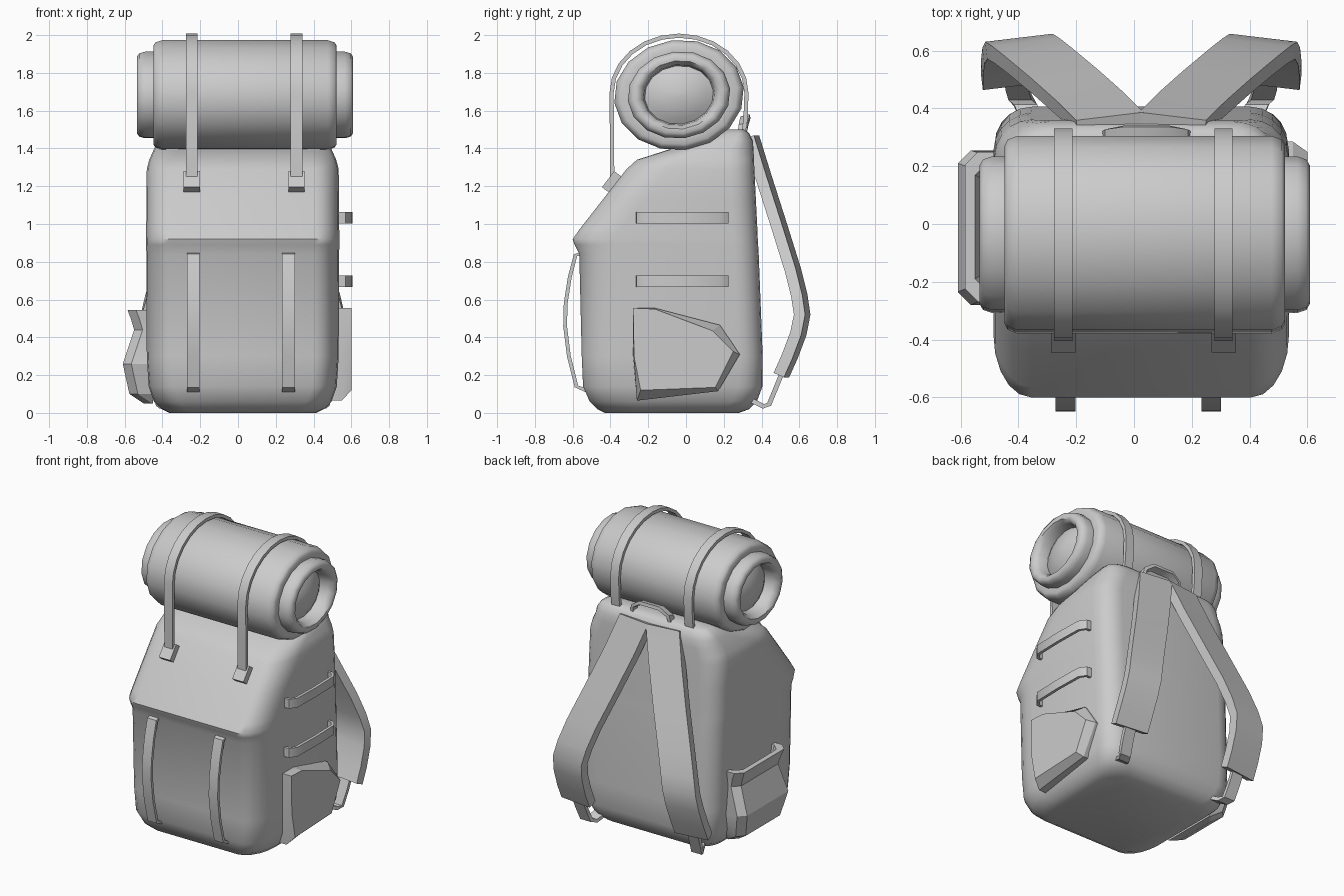
import bpy, bmesh
from math import sin, cos, pi, radians
from mathutils import Vector

cube = bpy.data.objects.get("Cube")
if cube:
    bpy.data.objects.remove(cube, do_unlink=True)

grey = bpy.data.materials.new("canvas_grey")
grey.use_nodes = True
colour = (0.6, 0.6, 0.6, 1)
grey.diffuse_color = colour
grey.node_tree.nodes["Principled BSDF"].inputs["Base Color"].default_value = colour

MID = 0.025  # centre plane of the pack


def finish(name, bm, angle=35):
    """Turn a bmesh into an object, smooth except at sharp edges."""
    bmesh.ops.recalc_face_normals(bm, faces=bm.faces)
    for f in bm.faces:
        f.smooth = True
    for e in bm.edges:
        if len(e.link_faces) == 2 and e.calc_face_angle() > radians(angle):
            e.smooth = False
    mesh = bpy.data.meshes.new(name)
    bm.to_mesh(mesh)
    bm.free()
    mesh.materials.append(grey)
    ob = bpy.data.objects.new(name, mesh)
    bpy.context.collection.objects.link(ob)
    return ob


def loft(name, rings, angle=35):
    """Skin a list of equal-length closed rings and cap both ends."""
    bm = bmesh.new()
    rows = [[bm.verts.new(p) for p in ring] for ring in rings]
    n = len(rows[0])
    for a, b in zip(rows, rows[1:]):
        for i in range(n):
            j = (i + 1) % n
            bm.faces.new((a[i], a[j], b[j], b[i]))
    bm.faces.new(rows[0])
    bm.faces.new(rows[-1])
    return finish(name, bm, angle)


def strap(name, path, axis, width, thick, angle=35):
    """Rectangular webbing along a path; axis is the width direction."""
    pts = [Vector(p) for p in path]
    w = Vector(axis).normalized()
    rings = []
    for i, p in enumerate(pts):
        ahead = pts[min(i + 1, len(pts) - 1)]
        behind = pts[max(i - 1, 0)]
        normal = (ahead - behind).cross(w).normalized() * thick / 2
        side = w * width / 2
        rings.append([p - side - normal, p + side - normal,
                      p + side + normal, p - side + normal])
    return loft(name, rings, angle)


# Main bag: rounded horizontal sections (height, front, back, half width)
def section(z, front, back, half):
    depth = back - front
    rx, rb, rf = min(0.13, half / 2), min(0.13, depth * 0.3), min(0.22, depth * 0.4)
    corners = ((1, 1, rb, 0), (-1, 1, rb, 90), (-1, -1, rf, 180), (1, -1, rf, 270))
    ring = []
    for sx, sy, ry, start in corners:
        cx = MID + sx * (half - rx)
        cy = back - ry if sy > 0 else front + ry
        for k in range(6):
            a = radians(start + k * 18)
            ring.append((cx + rx * cos(a), cy + ry * sin(a), z))
    return ring


levels = [
    (0, -0.43, 0.28, 0.39), (0.02, -0.47, 0.335, 0.43), (0.06, -0.51, 0.375, 0.47),
    (0.14, -0.545, 0.405, 0.498), (0.3, -0.552, 0.406, 0.508),
    (0.84, -0.565, 0.385, 0.51), (0.89, -0.59, 0.382, 0.512),
    (0.92, -0.6, 0.38, 0.512), (0.97, -0.565, 0.378, 0.511),
    (1.13, -0.44, 0.37, 0.51), (1.29, -0.315, 0.362, 0.508),
    (1.34, -0.26, 0.36, 0.495), (1.385, -0.12, 0.358, 0.475),
    (1.44, 0.05, 0.354, 0.45), (1.48, 0.15, 0.335, 0.42), (1.5, 0.2, 0.31, 0.38),
]
loft("bag_body", [section(*l) for l in levels], 50)

# Bedroll: lathed profile (offset along x, radius factor), squashed and tilted
ROLL_Y, ROLL_Z, RY, RZ = -0.037, 1.683, 0.345, 0.292


def oval(x, factor, steps=16):
    ring = []
    for k in range(steps):
        a = 2 * pi * k / steps
        y, z, t = RY * factor * cos(a), RZ * factor * sin(a), radians(7)
        ring.append((x, ROLL_Y + y * cos(t) - z * sin(t),
                     ROLL_Z + y * sin(t) + z * cos(t)))
    return ring


half_roll = [
    (0.53, 0.05), (0.52, 0.25), (0.5, 0.42), (0.48, 0.53), (0.54, 0.55),
    (0.57, 0.62), (0.572, 0.7), (0.56, 0.76), (0.53, 0.79), (0.485, 0.79),
    (0.485, 0.9), (0.475, 0.96), (0.44, 1.0),
]
profile = [(-x, r) for x, r in half_roll] + half_roll[::-1]
loft("bedroll", [oval(0.037 + x, r) for x, r in profile], 50)

# Bedroll straps with buckles
for side, x in (("right", -0.245), ("left", 0.31)):
    path = [(x, -0.39, 1.2), (x, -0.392, 1.45)]
    for k in range(13):
        a = pi - pi * k / 12
        path.append((x, ROLL_Y + (RY + 0.012) * cos(a), ROLL_Z + 0.01 + (RZ + 0.012) * sin(a)))
    path += [(x, 0.315, 1.55), (x, 0.3, 1.46)]
    strap(side + "_bedroll_strap", path, (1, 0, 0), 0.063, 0.022)
    strap(side + "_buckle", [(x, -0.425, 1.18), (x, -0.36, 1.265)], (1, 0, 0), 0.085, 0.05)

# Bowed straps on the front
for side, x in (("right", -0.237), ("left", 0.267)):
    path = [(x, -0.54, 0.845), (x, -0.585, 0.835), (x, -0.615, 0.72), (x, -0.637, 0.58),
            (x, -0.64, 0.46), (x, -0.62, 0.3), (x, -0.58, 0.14), (x, -0.53, 0.12)]
    strap(side + "_front_strap", path, (1, 0, 0), 0.068, 0.02)

# Gear loops on the left side
for name, z in (("upper", 1.033), ("lower", 0.697)):
    path = [(0.5, -0.255, z), (0.565, -0.253, z), (0.592, -0.215, z), (0.597, -0.02, z),
            (0.592, 0.175, z), (0.565, 0.215, z), (0.5, 0.217, z)]
    strap(name + "_side_loop", path, (0, 0, 1), 0.063, 0.02)

# Angular pocket on the left side: base outline and inset outer face (y, z)
base = [(-0.28, 0.555), (-0.165, 0.555), (0.18, 0.465), (0.285, 0.31),
        (0.17, 0.115), (-0.26, 0.065), (-0.28, 0.31)]
face = [(-0.28, 0.555), (-0.165, 0.55), (0.14, 0.435), (0.25, 0.325),
        (0.155, 0.135), (-0.24, 0.12), (-0.275, 0.3)]
loft("left_pocket", [[(x, y, z) for y, z in outline]
                     for x, outline in ((0.48, base), (0.55, base), (0.6, face))], 20)


# Bulging open pocket on the right side
def pouch(z, out, front, back):
    c = 0.045
    return [(-0.45, front, z), (out + c, front, z), (out, front + c, z),
            (out, back - c, z), (out + c, back, z), (-0.45, back, z)]


loft("right_pocket", [
    pouch(0.05, -0.5, -0.2, 0.19), pouch(0.1, -0.575, -0.24, 0.22),
    pouch(0.26, -0.61, -0.28, 0.255), pouch(0.44, -0.55, -0.255, 0.235),
    pouch(0.5, -0.568, -0.265, 0.245), pouch(0.545, -0.585, -0.27, 0.25),
    pouch(0.545, -0.55, -0.235, 0.215), pouch(0.43, -0.525, -0.22, 0.2),
], 20)

# Padded shoulder straps and their lower webbing
for side, s in (("right", -1), ("left", 1)):
    def at(dx, y, z):
        return (MID + s * dx, y, z)
    pad = [at(0.105, 0.345, 1.46), at(0.17, 0.41, 1.25), at(0.26, 0.49, 1.0),
           at(0.35, 0.565, 0.76), at(0.395, 0.6, 0.62), at(0.42, 0.615, 0.52),
           at(0.43, 0.595, 0.42), at(0.435, 0.55, 0.3), at(0.435, 0.505, 0.2)]
    strap(side + "_shoulder_strap", pad, (1, -0.12 * s, 0), 0.235, 0.06)
    web = [at(0.435, 0.52, 0.24), at(0.43, 0.475, 0.13), at(0.42, 0.44, 0.045),
           at(0.4, 0.41, 0.035), at(0.37, 0.34, 0.07)]
    strap(side + "_strap_webbing", web, (1, 0, 0), 0.08, 0.025)

# Carry handle
handle = [(0.043 + dx, y, z) for dx, y, z in (
    (-0.145, 0.295, 1.47), (-0.135, 0.305, 1.525), (-0.075, 0.315, 1.565),
    (0.075, 0.315, 1.565), (0.135, 0.305, 1.525), (0.145, 0.295, 1.47))]
strap("carry_handle", handle, (0, 1, 0.25), 0.05, 0.022)
